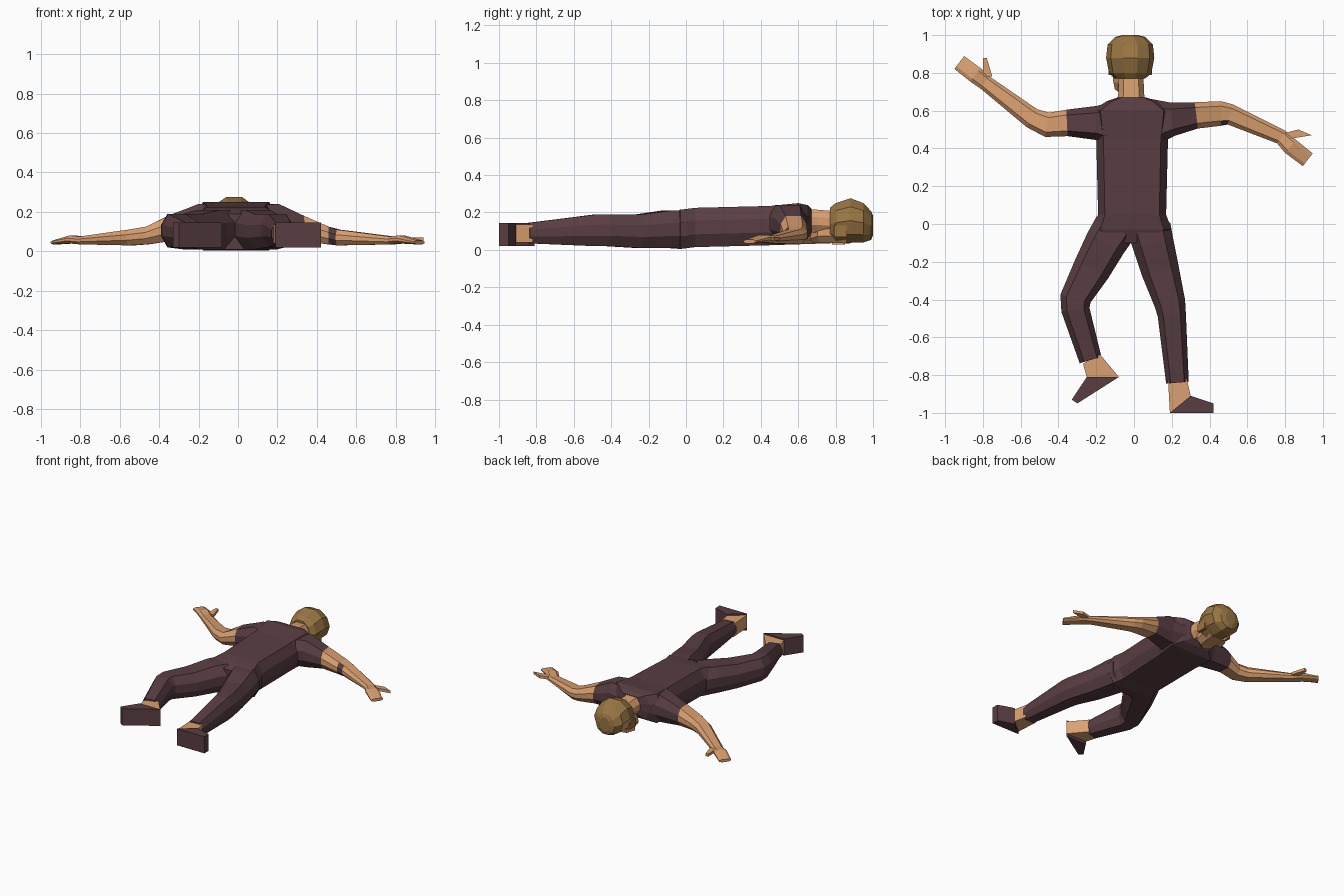
import bpy, bmesh
from math import cos, sin, tau
from mathutils import Vector

if "Cube" in bpy.data.objects:
    bpy.data.objects.remove(bpy.data.objects["Cube"])


def material(name, *colour):
    mat = bpy.data.materials.new(name)
    mat.use_nodes = True
    mat.diffuse_color = (*colour, 1)
    shader = mat.node_tree.nodes["Principled BSDF"]
    shader.inputs["Base Color"].default_value = (*colour, 1)
    return mat


cloth = material("dark maroon cloth", .1, .048, .055)
skin = material("tan skin", .7, .35, .16)
hair = material("brown hair", .32, .18, .056)


def bevelled(flat):
    """Eight-sided cross-section with flat top and bottom."""
    corners = [(1, -.35), (1, .35), (flat, 1), (-flat, 1)]
    return corners + [(-1, .35), (-1, -.35), (-flat, -1), (flat, -1)]


limb = bevelled(.6)
trunk = bevelled(.8)
ball = [(cos(tau * k / 10), sin(tau * k / 10)) for k in range(10)]


def finish(name, bm, materials):
    bmesh.ops.recalc_face_normals(bm, faces=bm.faces)
    mesh = bpy.data.meshes.new(name)
    bm.to_mesh(mesh)
    bm.free()
    for mat in materials:
        mesh.materials.append(mat)
    obj = bpy.data.objects.new(name, mesh)
    bpy.context.collection.objects.link(obj)
    return mesh


def chain(name, profile, path, sizes, colours, patch=None):
    """Skin a body along a path; sizes hold (height of centre, width, depth)."""
    bm = bmesh.new()
    points = [Vector(p) for p in path]
    materials = list(dict.fromkeys(colours + ([patch[0]] if patch else [])))
    rings = []
    for i, (point, (z, width, depth)) in enumerate(zip(points, sizes)):
        steps = [b - a for a, b in zip(points, points[1:])][max(i - 1, 0):i + 1]
        along = sum((s.normalized() for s in steps), Vector((0, 0))).normalized()
        side = Vector((along.y, -along.x)) * width / 2
        rings.append([bm.verts.new((*(point + side * u), z + v * depth / 2))
                      for u, v in profile])
    for first, second, colour in zip(rings, rings[1:], colours):
        for k in range(len(profile)):
            face = bm.faces.new((first[k - 1], first[k], second[k], second[k - 1]))
            face.material_index = materials.index(colour)
    bm.faces.new(rings[0])
    bm.faces.new(rings[-1]).material_index = materials.index(colours[-1])
    mesh = finish(name, bm, materials)
    if patch:
        for face in mesh.polygons:
            if patch[1](face.center, face.normal):
                face.material_index = materials.index(patch[0])


def slab(name, mat, low, high, *outline):
    """A flat-topped block standing on an outline."""
    bm = bmesh.new()
    base = bm.faces.new([bm.verts.new((*p, low)) for p in outline])
    top = bmesh.ops.extrude_face_region(bm, geom=[base], use_keep_orig=True)["geom"]
    verts = [v for v in top if isinstance(v, bmesh.types.BMVert)]
    bmesh.ops.translate(bm, verts=verts, vec=(0, 0, high - low))
    finish(name, bm, [mat])


def spine(x, *stops):
    return [(x, y) for y in stops]


# Trunk, from pelvis to neck opening
chain("torso", trunk, spine(-.01, -.1, -.03, .05, .45, .6, .65, .67),
      [(.1, .25, .18), (.11, .42, .21), (.12, .36, .21), (.13, .38, .21),
       (.14, .42, .22), (.15, .27, .18), (.155, .15, .13)], [cloth] * 6)

# Arms share one build: short sleeve, bare elbow, forearm and flat hand
arm_sizes = [(.14, .25, .19), (.14, .18, .2), (.115, .14, .13), (.08, .13, .09),
             (.07, .11, .08), (.055, .08, .04), (.06, .09, .04), (.045, .085, .02)]
arm_colours = [cloth] * 2 + [skin] * 5
chain("right_arm", limb,
      [(-.1, .53), (-.2, .535), (-.355, .535), (-.46, .525),
       (-.54, .56), (-.79, .75), (-.84, .79), (-.925, .855)],
      arm_sizes, arm_colours)
chain("left_arm", limb,
      [(.1, .54), (.2, .555), (.33, .575), (.46, .585),
       (.51, .58), (.78, .46), (.83, .41), (.92, .34)],
      arm_sizes, arm_colours,
      (cloth, lambda c, n: .47 < c.x < .51 and n.y < -.3))
slab("right_thumb", skin, .05, .07, (-.75, .78), (-.8, .78), (-.8, .88), (-.78, .88))
slab("left_thumb", skin, .05, .07, (.79, .48), (.82, .45), (.94, .47), (.87, .5))

# Trouser legs
leg_sizes = [(.11, .23, .2), (.11, .22, .2), (.1, .2, .18),
             (.105, .165, .17), (.105, .15, .17), (.09, .12, .11)]
chain("right_leg", limb,
      [(-.1, -.02), (-.15, -.1), (-.225, -.24), (-.31, -.395),
       (-.31, -.455), (-.23, -.72)], leg_sizes, [cloth] * 5)
chain("left_leg", limb,
      [(.08, -.02), (.1, -.1), (.14, -.25), (.19, -.42),
       (.2, -.48), (.23, -.84)], leg_sizes, [cloth] * 5)

# Bare feet tops meet the wedge shoes along the line from heel to instep
for side, ankle, heel, instep, toe in (
        ("right", [(-.27, -.74), (-.18, -.69)], (-.08, -.81), (-.25, -.81),
         [(-.33, -.93), (-.3, -.95)]),
        ("left", [(.28, -.82), (.18, -.82)], (.19, -1), (.3, -.91),
         [(.42, -.95), (.42, -1)])):
    slab(side + "_ankle", skin, .04, .135, *ankle, heel, instep)
    slab(side + "_shoe", cloth, .02, .145, heel, instep, *toe)

# Neck, jaw and nose; the face is turned down and to the right
chain("neck", limb, spine(-.015, .64, .7, .82),
      [(.155, .15, .13), (.155, .135, .12), (.145, .13, .12)], [skin] * 2)
chain("jaw", limb, [(-.07, .69), (-.04, .73), (-.03, .86)],
      [(.07, .08, .06), (.09, .15, .1), (.1, .18, .13)], [skin] * 2)
slab("nose", skin, .03, .07, (-.08, .78), (-.12, .78), (-.1, .85), (-.07, .85))

# Faceted head of hair with a bare face panel
face_way = Vector((-.6, -.1, -.8)).normalized()
chain("hair", ball, spine(-.02, .77, .8, .88, .95, .99, 1),
      [(.14, .16, .18), (.145, .225, .22), (.157, .255, .25),
       (.145, .24, .22), (.13, .16, .16), (.13, .08, .11)], [hair] * 5,
      (skin, lambda c, n: n.dot(face_way) > .8 and c.y < .92))

# Ears
for side, x in (("right", -.125), ("left", .085)):
    slab(side + "_ear", hair, .07, .13,
         (x - .01, .79), (x + .01, .79), (x + .01, .86), (x - .01, .86))
